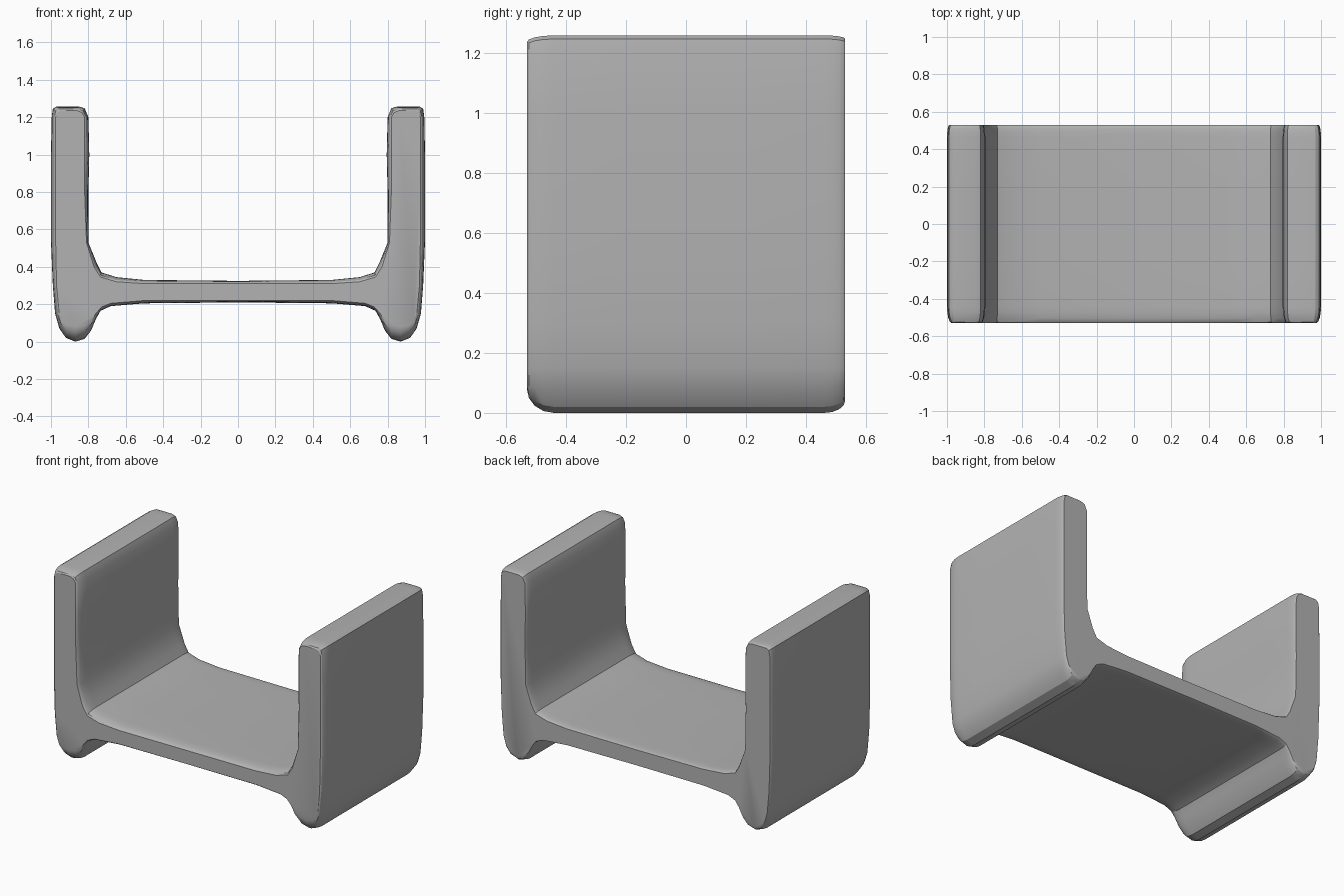
import bpy, bmesh, math

if "Cube" in bpy.data.objects:
    bpy.data.objects.remove(bpy.data.objects["Cube"])

grey = bpy.data.materials.new("plain grey")
grey.diffuse_color = (0.45, 0.45, 0.45, 1)
grey.use_nodes = True
grey.node_tree.nodes["Principled BSDF"].inputs["Base Color"].default_value = grey.diffuse_color

# Right half of the channel section: (x, z) in the middle of the length
MID = [(0, .325), (.5, .33), (.65, .345), (.73, .37), (.755, .42), (.80, .53),
       (.80, .8), (.795, 1.0), (.80, 1.2), (.82, 1.248), (.85, 1.257),
       (.97, 1.257), (.99, 1.245), (.996, 1.2), (1, 1.0), (1, .54), (.99, .3),
       (.978, .15), (.955, .07), (.92, .02), (.87, 0), (.82, .015),
       (.785, .06), (.76, .12), (.735, .165), (.68, .19), (.5, .205), (0, .21)]
# The same section at the rounded front end
END = [(0, .31), (.5, .31), (.65, .32), (.735, .345), (.77, .40), (.81, .53),
       (.82, .8), (.82, 1.0), (.82, 1.2), (.835, 1.225), (.86, 1.235),
       (.95, 1.235), (.965, 1.225), (.975, 1.2), (.975, 1.0), (.975, .54),
       (.97, .3), (.955, .15), (.94, .11), (.915, .09), (.87, .08),
       (.82, .09), (.785, .115), (.76, .15), (.73, .185), (.68, .205),
       (.5, .22), (0, .22)]


def section(t):
    """Closed, mirrored outline; t = 0 is full size, t = 1 the rounded end."""
    half = [(a[0] + (b[0] - a[0]) * t, a[1] + (b[1] - a[1]) * t)
            for a, b in zip(MID, END)]
    return half + [(-x, z) for x, z in reversed(half[1:-1])]


# Stations along the length: the front end is rounded more than the back
HALF, STEPS = 0.53, 4
stations = []
for i in range(STEPS + 1):
    a = i / STEPS * math.pi / 2
    stations.append((-HALF + .09 * (1 - math.cos(a)), 1 - math.sin(a)))
stations += [(y, 0) for y in (-.2, 0, .2)]
for i in range(STEPS, -1, -1):
    a = i / STEPS * math.pi / 2
    stations.append((HALF - .07 * (1 - math.cos(a)), .5 * (1 - math.sin(a))))

# Channel body: loft the sections and cap both ends
bm = bmesh.new()
rings = [[bm.verts.new((x, y, z)) for x, z in section(t)] for y, t in stations]
n = len(rings[0])
for r, s in zip(rings, rings[1:]):
    for i in range(n):
        j = (i + 1) % n
        bm.faces.new((r[i], r[j], s[j], s[i]))
bm.faces.new(rings[0])
bm.faces.new(rings[-1])
bmesh.ops.recalc_face_normals(bm, faces=bm.faces)
mesh = bpy.data.meshes.new("channel_body")
bm.to_mesh(mesh)
bm.free()
mesh.materials.append(grey)
body = bpy.data.objects.new("channel_body", mesh)
bpy.context.collection.objects.link(body)
bpy.context.view_layer.objects.active = body
body.select_set(True)
bpy.ops.object.shade_smooth_by_angle(angle=math.radians(30))
